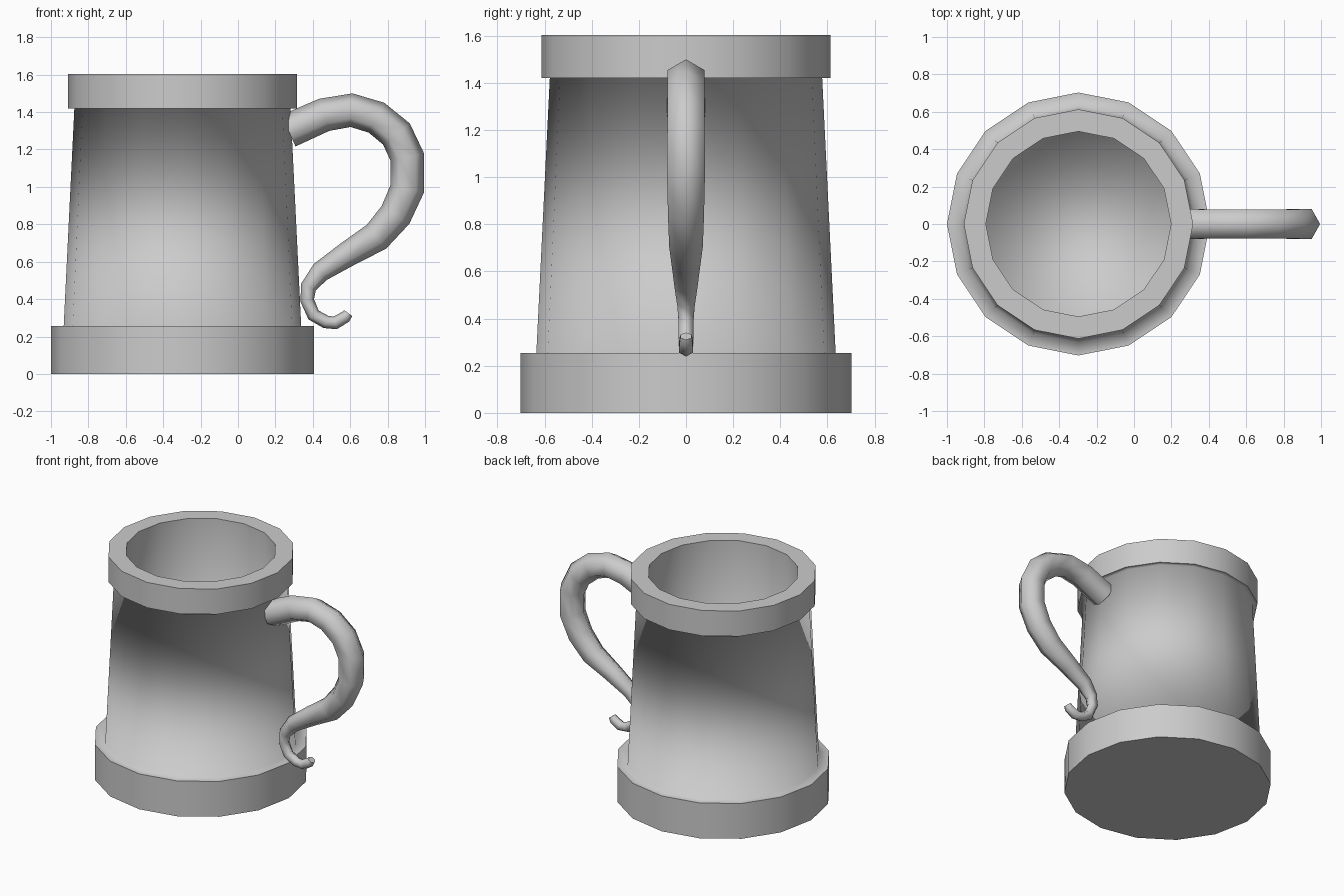
import bpy
import bmesh
from math import cos, sin, pi
from mathutils import Vector

cube = bpy.data.objects.get("Cube")
if cube:
    bpy.data.objects.remove(cube, do_unlink=True)

GREY = (0.6, 0.6, 0.6, 1.0)
mat = bpy.data.materials.new("plain grey")
mat.use_nodes = True
mat.diffuse_color = GREY
mat.node_tree.nodes["Principled BSDF"].inputs["Base Color"].default_value = GREY


def loft(name, rings, sharp):
    """Skin rings of points, cap both ends, and crease the rings listed in sharp."""
    bm = bmesh.new()
    loops = [[bm.verts.new(p) for p in ring] for ring in rings]
    n = len(loops[0])
    for a, b in zip(loops, loops[1:]):
        for i in range(n):
            j = (i + 1) % n
            bm.faces.new((a[i], a[j], b[j], b[i]))
    bm.faces.new(loops[0][::-1])
    bm.faces.new(loops[-1])
    bmesh.ops.recalc_face_normals(bm, faces=bm.faces)
    for face in bm.faces:
        face.smooth = True
    for k in sharp:
        for i in range(n):
            bm.edges.get((loops[k][i], loops[k][(i + 1) % n])).smooth = False
    mesh = bpy.data.meshes.new(name)
    bm.to_mesh(mesh)
    bm.free()
    mesh.materials.append(mat)
    obj = bpy.data.objects.new(name, mesh)
    bpy.context.collection.objects.link(obj)
    return obj


# Mug: base band, tapered wall, rim band and hollow inside, as (radius, height)
CENTRE_X, SIDES = -0.297, 16
profile = [(0.703, 0), (0.703, 0.255), (0.635, 0.255), (0.578, 1.42),
           (0.613, 1.42), (0.613, 1.603), (0.495, 1.603), (0.495, 0.2)]
mug_rings = [[(CENTRE_X + r * cos(2 * pi * i / SIDES), r * sin(2 * pi * i / SIDES), z)
              for i in range(SIDES)] for r, z in profile]
loft("mug_body", mug_rings, sharp=(0, 1, 4, 5, 6))

# Handle: six-sided tapering tube ending in a curl, as (x, z, radius)
path = [(0.27, 1.30, 0.092), (0.46, 1.385, 0.09), (0.607, 1.41, 0.09),
        (0.74, 1.37, 0.09), (0.847, 1.283, 0.091), (0.905, 1.16, 0.092),
        (0.905, 0.99, 0.092), (0.842, 0.85, 0.088), (0.74, 0.733, 0.082),
        (0.585, 0.64, 0.068), (0.44, 0.545, 0.055), (0.377, 0.465, 0.043),
        (0.37, 0.393, 0.037), (0.404, 0.315, 0.036), (0.47, 0.278, 0.035),
        (0.52, 0.273, 0.035), (0.575, 0.305, 0.032), (0.59, 0.325, 0.026)]
points = [Vector((x, 0, z)) for x, z, _ in path]
side = Vector((0, 1, 0))
handle_rings = []
for k, (x, z, r) in enumerate(path):
    ahead = points[min(k + 1, len(points) - 1)]
    behind = points[max(k - 1, 0)]
    outward = (ahead - behind).normalized().cross(side)
    handle_rings.append([points[k] + r * (cos(pi * i / 3) * outward + sin(pi * i / 3) * side)
                         for i in range(6)])
loft("handle", handle_rings, sharp=(0, len(path) - 1))
